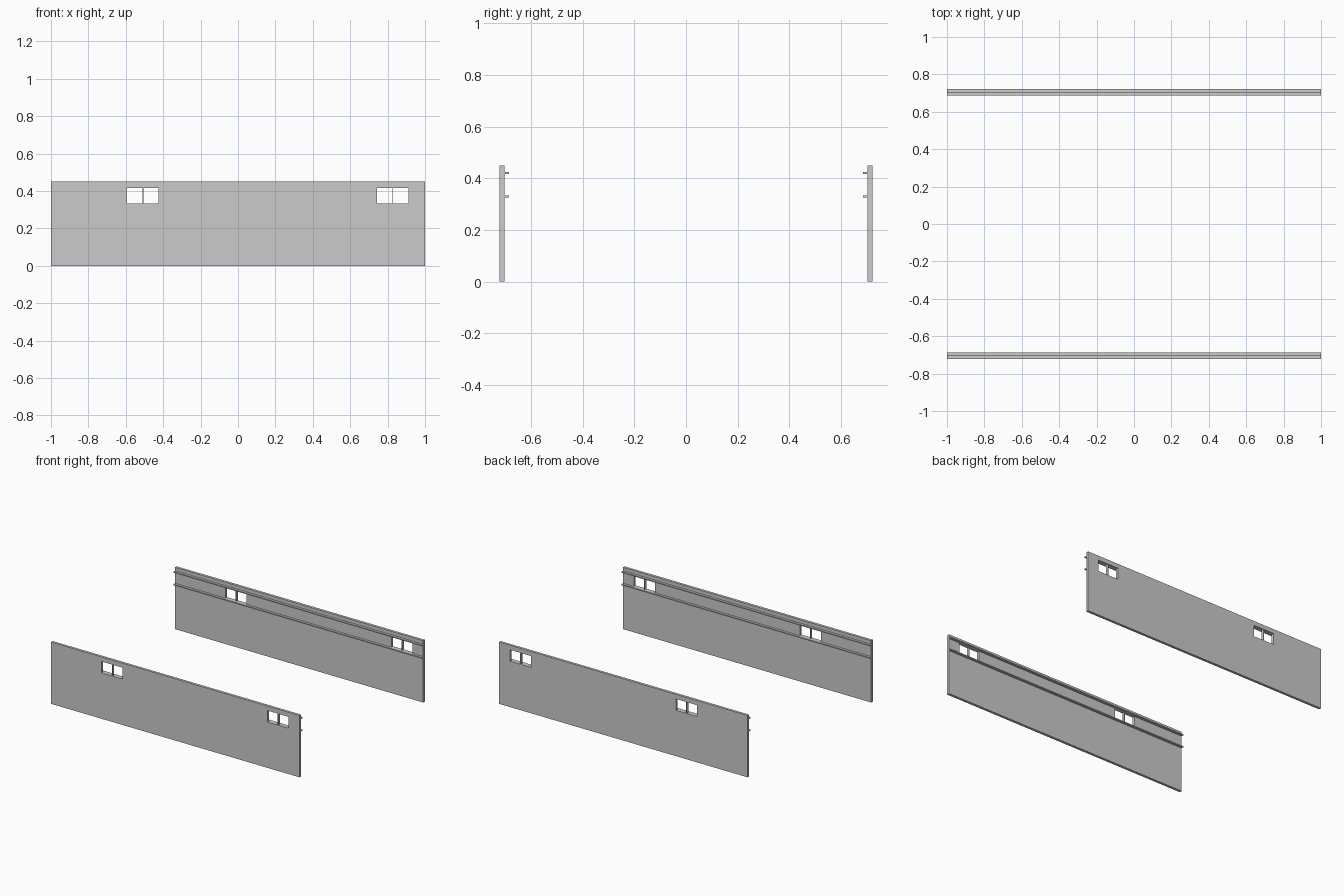
import bpy, bmesh

if "Cube" in bpy.data.objects:
    bpy.data.objects.remove(bpy.data.objects["Cube"])

TOP = 0.45
OUT, INNER, RAIL = 0.722, 0.703, 0.686          # |y| of outer face, inner face, rail edge
PANES = [(-0.594, -0.511), (-0.506, -0.425), (0.743, 0.825), (0.830, 0.912)]
SILL, HEAD = 0.334, 0.417


def finish(bm, name):
    bmesh.ops.recalc_face_normals(bm, faces=bm.faces)
    me = bpy.data.meshes.new(name)
    bm.to_mesh(me)
    bm.free()
    ob = bpy.data.objects.new(name, me)
    bpy.context.collection.objects.link(ob)
    # same part on the opposite side
    mir = ob.modifiers.new("opposite_side", 'MIRROR')
    mir.use_axis = (False, True, False)
    mir.use_clip = False
    mir.use_mirror_merge = False
    return ob


# Wall panels: grid of cells with the window panes left out, then thickened
bm = bmesh.new()
xs = [-1.0] + [x for pane in PANES for x in pane] + [1.0]
zs = [0.0, SILL, HEAD, TOP]
grid = [[bm.verts.new((x, -OUT, z)) for z in zs] for x in xs]
for i in range(len(xs) - 1):
    for k in range(len(zs) - 1):
        if k == 1 and (xs[i], xs[i + 1]) in PANES:
            continue
        bm.faces.new((grid[i][k], grid[i + 1][k], grid[i + 1][k + 1], grid[i][k + 1]))
ret = bmesh.ops.extrude_face_region(bm, geom=bm.faces[:], use_keep_orig=True)
moved = [g for g in ret["geom"] if isinstance(g, bmesh.types.BMVert)]
bmesh.ops.translate(bm, verts=moved, vec=(0, OUT - INNER, 0))
finish(bm, "side_wall")

# Thin rails on the inner faces, above and below the windows
for name, z0, z1 in (("lower_rail", 0.326, SILL), ("upper_rail", HEAD, 0.425)):
    bm = bmesh.new()
    bmesh.ops.create_cube(bm, size=1)
    bmesh.ops.scale(bm, verts=bm.verts, vec=(2.0, INNER - RAIL, z1 - z0))
    bmesh.ops.translate(bm, verts=bm.verts, vec=(0, -(INNER + RAIL) / 2, (z0 + z1) / 2))
    finish(bm, name)
